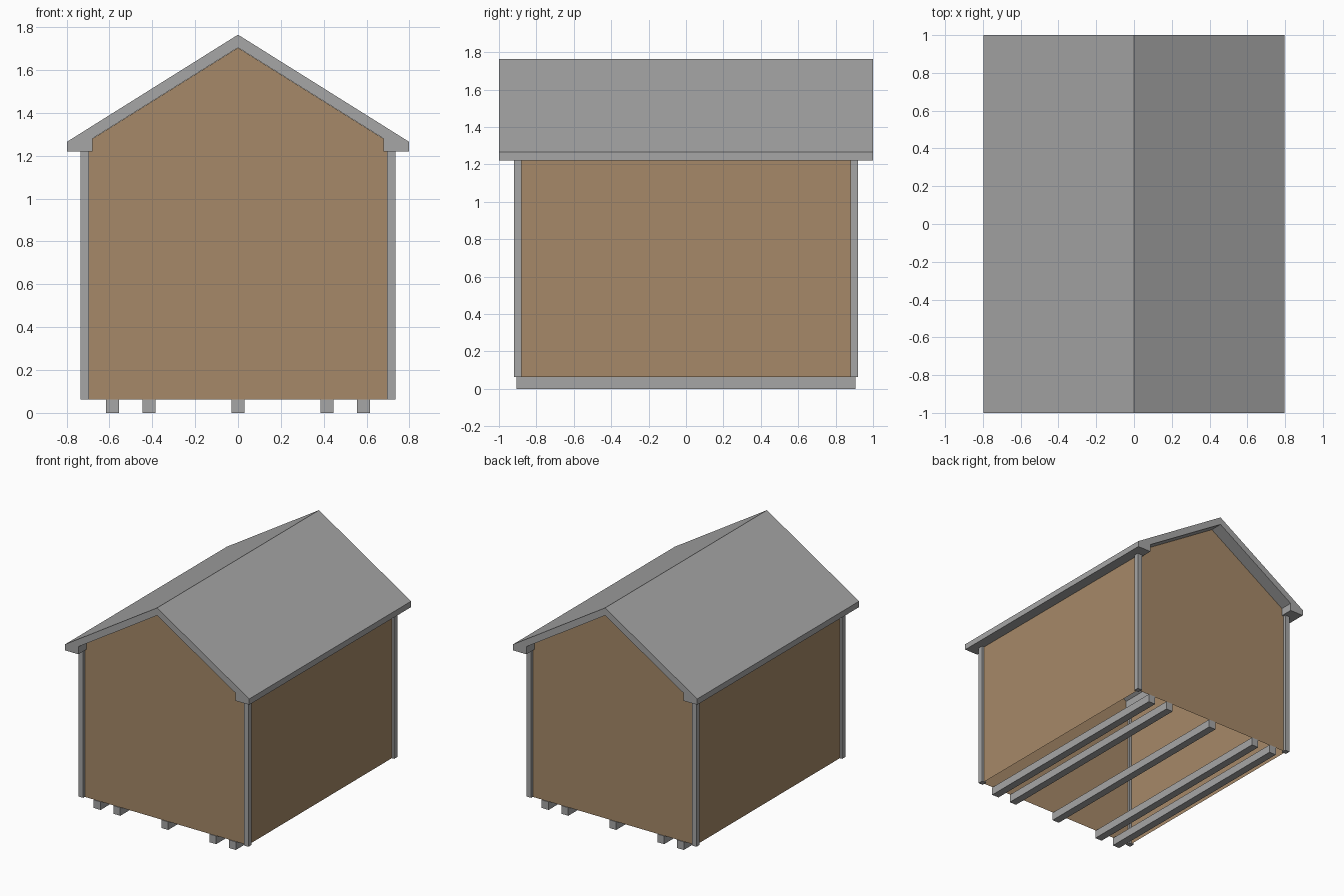
import bpy

if "Cube" in bpy.data.objects:
    bpy.data.objects.remove(bpy.data.objects["Cube"])

def material(name, rgb):
    m = bpy.data.materials.new(name)
    m.diffuse_color = (*rgb, 1.0)
    m.use_nodes = True
    m.node_tree.nodes["Principled BSDF"].inputs["Base Color"].default_value = m.diffuse_color
    return m

GREY = material("grey trim", (0.38, 0.38, 0.38))
WOOD = material("tan wall", (0.38, 0.25, 0.138))

def mesh(name, verts, faces, mat):
    me = bpy.data.meshes.new(name)
    me.from_pydata(verts, [], faces)
    me.materials.append(mat)
    ob = bpy.data.objects.new(name, me)
    bpy.context.collection.objects.link(ob)
    return ob

def extrude_y(name, profile, y, mat, sides=None, caps=True):
    """Extrude an anticlockwise (x, z) profile from -y to y; sides picks the edges that get a wall."""
    n = len(profile)
    verts = [(x, -y, z) for x, z in profile] + [(x, y, z) for x, z in profile]
    faces = [(i, i + n, (i + 1) % n + n, (i + 1) % n)
             for i in (range(n) if sides is None else sides)]
    # orient side faces outward
    faces = [f[::-1] for f in faces]
    if caps:
        faces += [tuple(range(n)), tuple(range(2 * n - 1, n - 1, -1))]
    return mesh(name, verts, faces, mat)

def box(name, x0, x1, y0, y1, z0, z1, mat):
    ob = extrude_y(name, [(x0, z0), (x1, z0), (x1, z1), (x0, z1)],
                   (y1 - y0) / 2, mat)
    ob.location.y = (y0 + y1) / 2
    return ob

BASE, EAVE = 0.063, 1.22
WX, WY = 0.715, 0.90

# Thin wall shell, open underneath and closed by the roof
extrude_y("walls", [(-WX, BASE), (WX, BASE), (WX, 1.257), (0, 1.704), (-WX, 1.257)],
          WY, WOOD, sides=(1, 4))

# Corner posts
for sx in (-1, 1):
    for sy in (-1, 1):
        box("corner_post", sx * WX - 0.02, sx * WX + 0.02,
            sy * WY - 0.02, sy * WY + 0.02, BASE, EAVE, GREY)

# Floor bearers
for x in (-0.585, -0.415, 0, 0.415, 0.585):
    box("floor_bearer", x - 0.03, x + 0.03, -0.905, 0.905, 0, BASE, GREY)

# Gable roof with boxed eaves, right half profile mirrored to the left
right = [(0.68, 1.28), (0.68, EAVE), (0.797, EAVE), (0.797, 1.266)]
profile = ([(0, 1.705)] + right + [(0, 1.765)]
           + [(-x, z) for x, z in reversed(right)])
extrude_y("roof", profile, 1.0, GREY)
